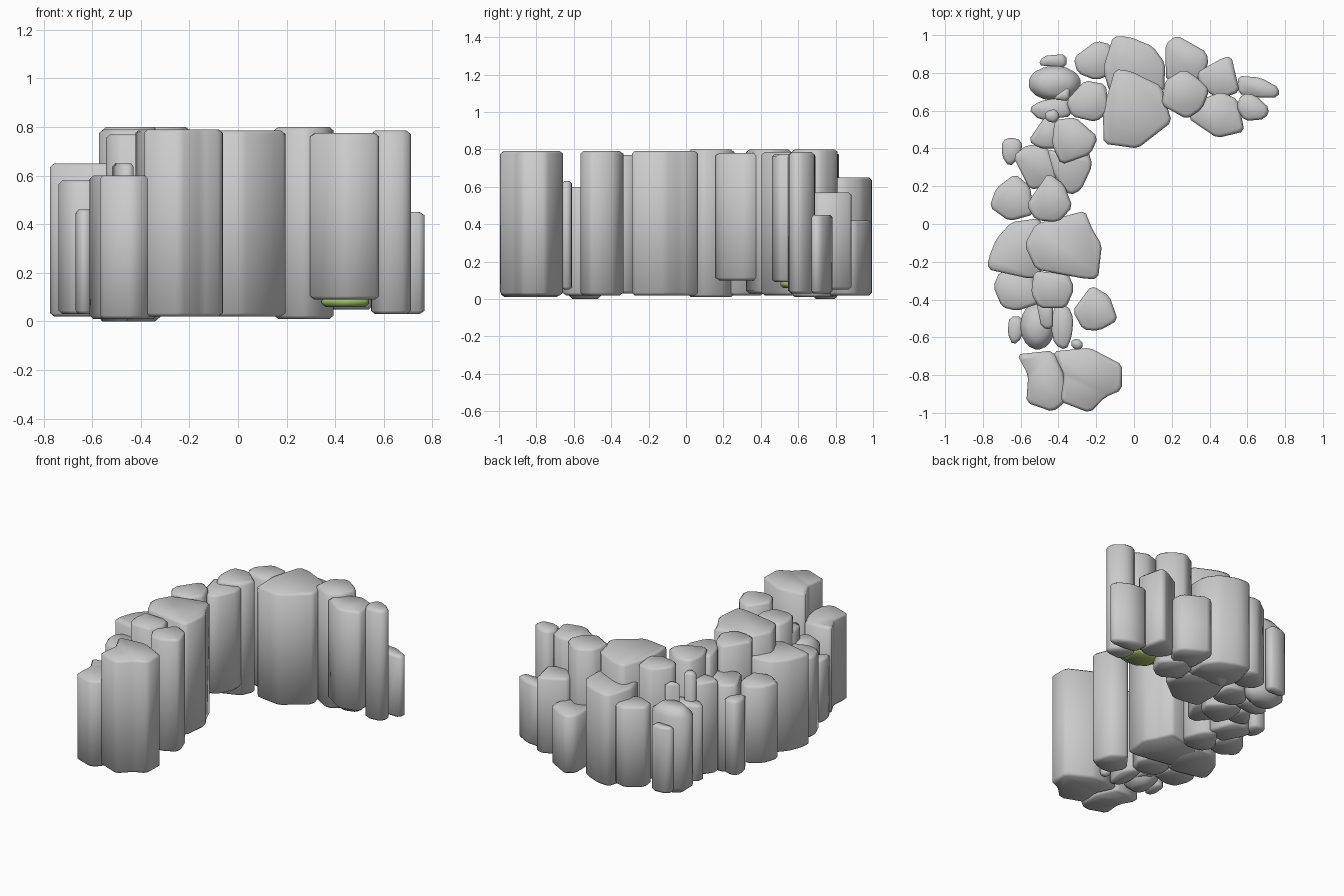
import bpy, bmesh, math
from mathutils import Vector


def soften(pts, cut=0.018):
    """Cut each outline corner into a short chamfer."""
    out = []
    n = len(pts)
    for i, p in enumerate(pts):
        for q in (pts[i - 1], pts[(i + 1) % n]):
            d = q - p
            out.append(p + d.normalized() * min(cut, d.length * 0.3))
    return out


def rock(name, z0, z1, *pts, inset=0.017, cap=0.014, colour=None):
    """Upright stone: outline extruded from z0 to z1 with chamfered rims."""
    pts = [Vector(p) for p in pts]
    area = sum(a.x * b.y - b.x * a.y for a, b in zip(pts, pts[1:] + pts[:1]))
    if area < 0:
        pts.reverse()
    outline = soften(pts)
    c = sum(outline, Vector((0, 0))) / len(outline)
    radius = sum((p - c).length for p in outline) / len(outline)
    k = 1 - inset / radius
    bm = bmesh.new()
    rings = []
    for z, s in ((z0, k), (z0 + cap, 1), (z1 - cap, 1), (z1, k)):
        rings.append([bm.verts.new((*(c + (p - c) * s), z)) for p in outline])
    n = len(outline)
    for lo, hi in zip(rings, rings[1:]):
        for i in range(n):
            j = (i + 1) % n
            bm.faces.new((lo[i], lo[j], hi[j], hi[i]))
    bm.faces.new(rings[0][::-1])
    bm.faces.new(rings[-1])
    for f in bm.faces:
        f.smooth = True
    for e in bm.edges:
        e.smooth = e.calc_face_angle(0) < math.radians(30)
    me = bpy.data.meshes.new(name)
    bm.to_mesh(me)
    bm.free()
    ob = bpy.data.objects.new(name, me)
    bpy.context.collection.objects.link(ob)
    if colour:
        mat = bpy.data.materials.new(name)
        mat.diffuse_color = colour
        me.materials.append(mat)
    return ob


def oval(x, y, rx, ry, n=10):
    return [(x + rx * math.cos(2 * math.pi * i / n), y + ry * math.sin(2 * math.pi * i / n)) for i in range(n)]


# Front end of the wall
rock("front_inner_column", .02, .79, (-.43, -.675), (-.235, -.655), (-.062, -.745), (-.065, -.88),
     (-.15, -.915), (-.235, -1), (-.39, -.94), (-.37, -.80))
rock("front_outer_column", .01, .60, (-.62, -.69), (-.43, -.67), (-.37, -.8), (-.36, -.94),
     (-.43, -.995), (-.57, -.945), (-.56, -.8))
rock("front_gap_stone", .02, .60, (-.42, -.43), (-.35, -.43), (-.32, -.5), (-.33, -.6), (-.36, -.67),
     (-.42, -.64), (-.44, -.55))
rock("front_round_stone", .0, .56, *oval(-.51, -.54, .095, .13), inset=.05, cap=.05)
rock("front_small_stone", .03, .46, (-.67, -.58), (-.66, -.49), (-.59, -.49), (-.59, -.6), (-.64, -.645))
rock("front_pebble_column", .05, .63, (-.345, -.63), (-.3, -.6), (-.26, -.64), (-.3, -.675))
rock("front_wedge_stone", .03, .65, (-.52, -.40), (-.43, -.40), (-.43, -.56), (-.49, -.55))

# Left side, inner row
rock("left_inner_column_1", .02, .79, (-.225, -.325), (-.13, -.38), (-.085, -.51), (-.185, -.565),
     (-.27, -.56), (-.325, -.46))
rock("left_inner_column_2", .03, .77, (-.53, -.25), (-.35, -.26), (-.315, -.34), (-.36, -.445),
     (-.50, -.445), (-.545, -.37))
rock("left_inner_column_3", .02, .79, (-.52, 0), (-.26, .07), (-.22, -.03), (-.17, -.11), (-.19, -.29),
     (-.26, -.29), (-.52, -.24), (-.58, -.11))
rock("left_inner_column_4", .01, .80, (-.455, .27), (-.37, .21), (-.325, .09), (-.40, .01), (-.52, .02), (-.57, .1))
rock("left_inner_column_5", .10, .78, (-.46, .40), (-.35, .36), (-.25, .42), (-.22, .31), (-.28, .18),
     (-.34, .15), (-.42, .25))
rock("left_inner_column_6", .03, .80, (-.42, .55), (-.31, .565), (-.19, .46), (-.23, .37), (-.385, .315), (-.435, .42))

# Left side, outer row
rock("left_outer_column_1", .03, .58, (-.71, -.25), (-.54, -.26), (-.50, -.42), (-.62, -.46), (-.70, -.44), (-.745, -.33))
rock("left_outer_column_2", .02, .65, (-.65, .01), (-.5, .03), (-.45, -.1), (-.5, -.28), (-.55, -.29),
     (-.775, -.24), (-.77, -.18), (-.73, -.08))
rock("left_outer_column_3", .04, .57, (-.63, .265), (-.55, .2), (-.53, .05), (-.66, .015), (-.765, .09), (-.73, .19))
rock("left_outer_column_4", .02, .62, (-.64, .36), (-.565, .42), (-.46, .41), (-.4, .25), (-.46, .20), (-.55, .18))
rock("left_outer_small_stone", .04, .55, (-.70, .44), (-.65, .46), (-.59, .44), (-.60, .36), (-.66, .30), (-.70, .36))

# Back left corner
rock("corner_wedge_stone", .03, .66, (-.56, .44), (-.47, .57), (-.4, .56), (-.41, .4), (-.5, .4))
rock("corner_knob", .05, .74, (-.485, .575), (-.44, .61), (-.4, .6), (-.395, .55), (-.44, .53))
rock("corner_low_stone", .03, .55, (-.56, .61), (-.5, .65), (-.35, .68), (-.33, .57), (-.5, .55))
rock("corner_round_stone", .0, .58, *oval(-.42, .745, .145, .095), inset=.05, cap=.05)
rock("corner_inner_column", .02, .78, (-.36, .65), (-.26, .76), (-.15, .74), (-.13, .6), (-.2, .54), (-.33, .57))
rock("corner_top_stone", .05, .69, (-.43, .66), (-.40, .69), (-.34, .73), (-.34, .65))
rock("corner_outer_stone", .03, .48, (-.51, .84), (-.48, .89), (-.36, .9), (-.355, .83))

# Back side, outer row
rock("back_outer_column_1", .03, .58, (-.32, .88), (-.2, .97), (-.12, .95), (-.1, .8), (-.2, .76), (-.3, .8))
rock("back_outer_column_2", .02, .65, (-.11, .995), (-.02, .99), (.1, .94), (.165, .85), (.16, .7), (-.13, .7), (-.165, .82))
rock("back_outer_column_3", .02, .42, (.165, .95), (.225, 1), (.385, .91), (.395, .84), (.32, .74), (.17, .76))
rock("back_outer_column_4", .05, .57, (.33, .8), (.46, .875), (.515, .89), (.56, .7), (.45, .66), (.36, .72))
rock("back_outer_column_5", .03, .45, (.55, .785), (.67, .775), (.77, .72), (.765, .67), (.65, .67), (.55, .69))

# Back side, inner row
rock("back_inner_column_1", .02, .785, (-.1, .82), (-.02, .81), (.145, .73), (.2, .54), (.02, .40), (-.16, .425), (-.165, .6))
rock("back_inner_column_2", .01, .80, (.265, .82), (.34, .77), (.4, .71), (.36, .61), (.28, .555), (.145, .63), (.165, .76))
rock("back_inner_column_3", .09, .775, (.36, .66), (.46, .7), (.55, .66), (.585, .49), (.44, .455), (.285, .56))
rock("back_inner_column_4", .03, .785, (.57, .69), (.64, .685), (.72, .61), (.695, .555), (.585, .545), (.54, .62))

# Mossy patch tucked under the raised back column
rock("moss_patch", .06, .10, (.34, .56), (.44, .50), (.54, .53), (.54, .66), (.36, .66), colour=(.35, .5, .15, 1))
